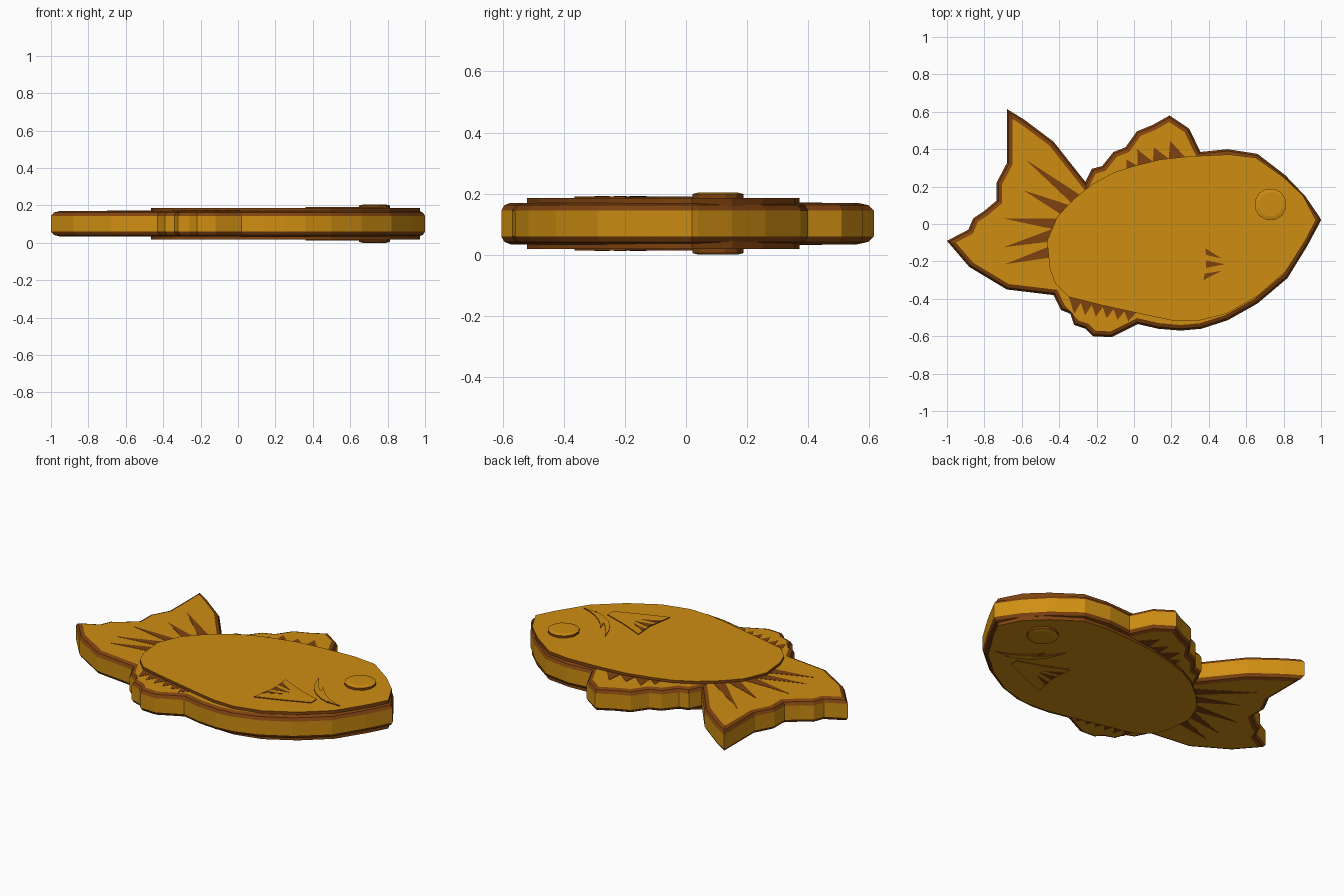
import bpy, bmesh, math
from mathutils import Vector

if "Cube" in bpy.data.objects:
    bpy.data.objects.remove(bpy.data.objects["Cube"])

MID = 0.102  # height of the symmetry plane


def material(name, rgb):
    m = bpy.data.materials.new(name)
    m.diffuse_color = (*rgb, 1)
    m.use_nodes = True
    m.node_tree.nodes["Principled BSDF"].inputs["Base Color"].default_value = m.diffuse_color
    return m


GOLD = material("gold", (0.62, 0.27, 0.006))
BROWN = material("brown", (0.21, 0.055, 0.005))


def inset(pts, d):
    """Mitred inset of a counter-clockwise outline."""
    out = []
    for i, p in enumerate(pts):
        a = (p - pts[i - 1]).normalized()
        b = (pts[(i + 1) % len(pts)] - p).normalized()
        na, nb = Vector((-a.y, a.x)), Vector((-b.y, b.x))
        out.append(p + (na + nb) * d / max(1 + na.dot(nb), 0.35))
    return out


def slab(name, outlines, profile, cap, bands):
    """Solid mirrored about MID; profile = (inset, half height) from rim to face,
    bands = materials for the wall and each bevel step."""
    bm = bmesh.new()
    levels = [(d, -h) for d, h in reversed(profile)] + list(profile)
    mats = list(reversed(bands[1:])) + list(bands)
    for outline in outlines:
        pts = [Vector(p) for p in outline]
        if sum(pts[i - 1].cross(p) for i, p in enumerate(pts)) < 0:
            pts.reverse()
        rings = [[bm.verts.new((p.x, p.y, MID + z)) for p in inset(pts, d)]
                 for d, z in levels]
        n = len(pts)
        for lo, hi, m in zip(rings, rings[1:], mats):
            for i in range(n):
                j = (i + 1) % n
                bm.faces.new((lo[i], lo[j], hi[j], hi[i])).material_index = m
        for ring in (rings[0][::-1], rings[-1]):
            bm.faces.new(ring).material_index = cap
    bmesh.ops.triangulate(bm, faces=[f for f in bm.faces if len(f.verts) > 4])
    me = bpy.data.meshes.new(name)
    bm.to_mesh(me)
    bm.free()
    me.materials.append(GOLD)
    me.materials.append(BROWN)
    ob = bpy.data.objects.new(name, me)
    bpy.context.collection.objects.link(ob)
    return ob


# Silhouette: tail, belly fin, belly, head, back fin
silhouette = [
    (-1, -.09), (-.88, -.23), (-.68, -.35), (-.43, -.38), (-.39, -.46), (-.34, -.48),
    (-.32, -.54), (-.26, -.56), (-.22, -.6), (-.12, -.605), (.02, -.535), (.13, -.56),
    (.25, -.57), (.36, -.56), (.5, -.515), (.66, -.425), (.82, -.29), (.925, -.12),
    (1, .02), (.99, .04), (.915, .15), (.81, .26), (.66, .375), (.5, .4), (.355, .385),
    (.295, .51), (.19, .58), (.1, .53), (.015, .495), (-.045, .41), (-.11, .385),
    (-.17, .31), (-.225, .295), (-.26, .225), (-.43, .44), (-.59, .56), (-.68, .615),
    (-.68, .325), (-.735, .22), (-.735, .125), (-.8, .07), (-.86, .03), (-.885, -.03)]
slab("fish_base", [silhouette], [(0, .042), (.01, .06), (.03, .068)], 0, [0, 1, 1])

# Raised body plate
plate = [
    (-.465, -.09), (-.45, -.24), (-.42, -.32), (-.35, -.39), (-.19, -.43), (.08, -.49),
    (.2, -.515), (.335, -.52), (.495, -.48), (.66, -.385), (.81, -.255), (.915, -.09),
    (.973, .02), (.905, .15), (.8, .25), (.65, .355), (.51, .372), (.295, .362),
    (.14, .345), (0, .31), (-.11, .275), (-.22, .215), (-.32, .135), (-.41, .04)]
slab("body_plate", [plate], [(0, .084)], 0, [1])

# Painted tail rays: spikes from the body edge to a tip
rays = []
for bx, by, tx, ty in [(-.32, .14, -.58, .345), (-.39, .085, -.59, .18),
                       (-.42, .0, -.7, .03), (-.455, -.065, -.7, -.125),
                       (-.45, -.15, -.69, -.215)]:
    b, t = Vector((bx, by)), Vector((tx, ty))
    u = (t - b).normalized()
    side = Vector((-u.y, u.x)) * .033
    rays.append([b - u * .03 + side, t, b - u * .03 - side])
slab("tail_rays", rays, [(0, .0695)], 1, [1])

# Painted saw teeth on the back and belly fins
back = [[(-.04, .29), (-.04, .345), (.02, .31)], [(.02, .31), (.017, .4), (.105, .33)],
        [(.1, .33), (.107, .41), (.19, .345)], [(.185, .34), (.193, .445), (.28, .35)]]
belly = []
for i in range(6):
    x, y = -.34 + .058 * i, -.385 - .012 * i
    belly.append([(x - .01, y), (x + .02, y - .095 + .004 * i), (x + .06, y - .03), (x + .06, y)])
slab("fin_teeth", back + belly, [(0, .0695)], 1, [1])

# Side fin with painted notches
slab("side_fin", [[(.375, -.09), (.51, -.15), (.655, -.2), (.655, -.25), (.51, -.31),
                   (.36, -.365), (.385, -.21)]], [(0, .089)], 0, [1])
notches = [[(.382, -.13), (.47, -.185), (.385, -.165)],
           [(.386, -.195), (.485, -.215), (.385, -.235)],
           [(.378, -.265), (.47, -.25), (.372, -.3)]]
slab("side_fin_notches", notches, [(0, .0905)], 1, [1])


# Gill crescents: two arcs with different bulge sharing their ends
def crescent(a, b, outer, inner):
    a, b = Vector(a), Vector(b)
    d = b - a
    side = Vector((d.y, -d.x)).normalized()
    arc = lambda k: [a + d * t + side * k * 4 * t * (1 - t) for t in (.2, .4, .6, .8)]
    return [a] + arc(outer) + [b] + arc(inner)[::-1]


slab("gills", [crescent((.51, .03), (.735, -.2), .05, .02),
               crescent((.59, -.04), (.805, -.195), .055, .025)], [(0, .089)], 0, [1])

# Eye
eye = [(.73 + .086 * math.cos(math.tau * (i + .5) / 12),
        .105 + .086 * math.sin(math.tau * (i + .5) / 12)) for i in range(12)]
slab("eye", [eye], [(0, .097), (.02, .102)], 0, [1, 0])
